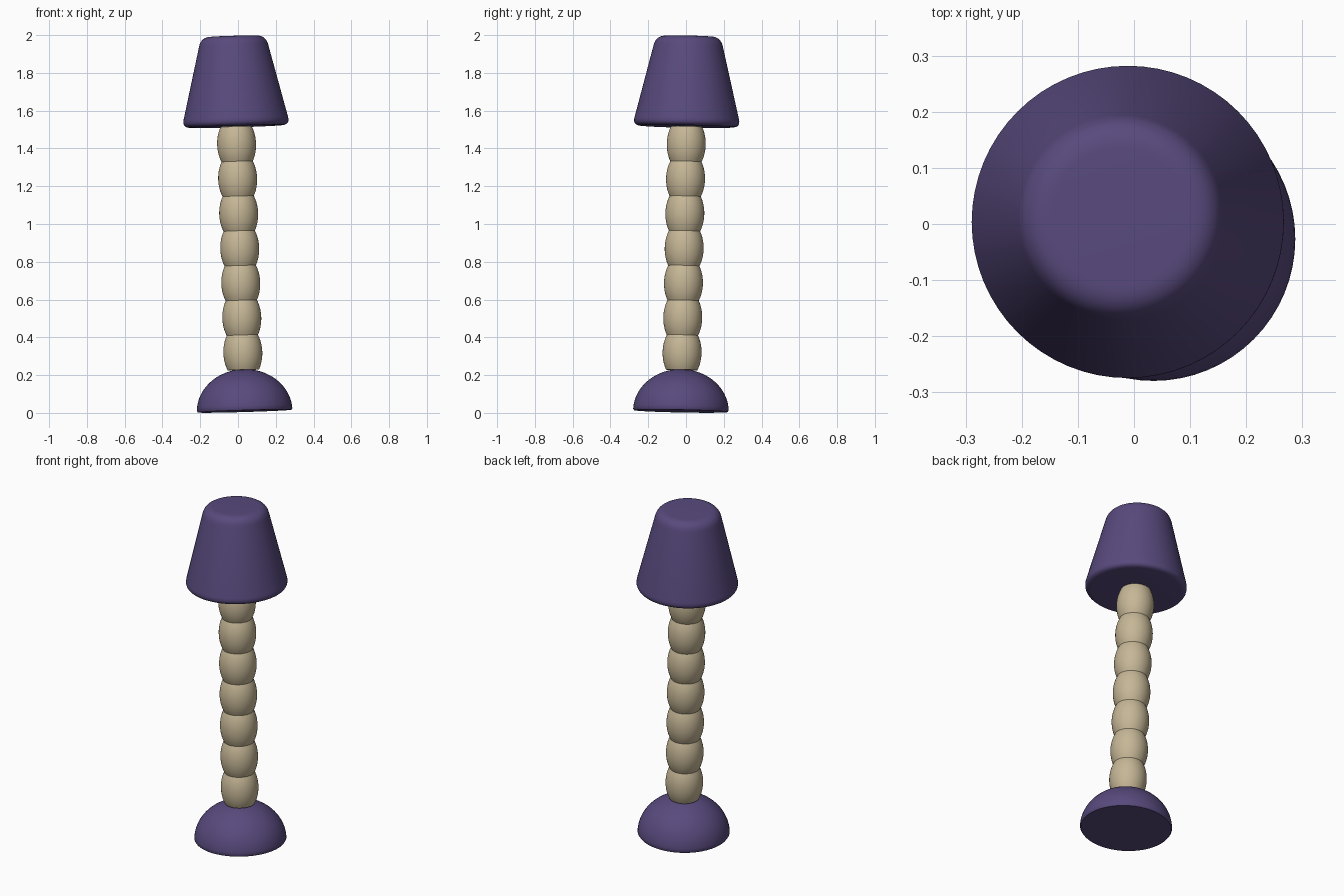
import bpy
import bmesh
import math
from mathutils import Vector, Matrix

if "Cube" in bpy.data.objects:
    bpy.data.objects.remove(bpy.data.objects["Cube"])


def material(name, rgb):
    mat = bpy.data.materials.new(name)
    mat.use_nodes = True
    colour = (*rgb, 1)
    mat.diffuse_color = colour
    mat.node_tree.nodes["Principled BSDF"].inputs["Base Color"].default_value = colour
    return mat


purple = material("purple", (0.098, 0.068, 0.205))
beige = material("beige", (0.56, 0.47, 0.305))

# The whole lamp leans slightly, so every part is turned about one tilted axis
AXIS = Vector((-0.03, 0.02, 1)).normalized()
LEAN = Matrix.Translation((0.035, -0.027, 0.0095)) @ AXIS.to_track_quat("Z", "Y").to_matrix().to_4x4()


def lathe(name, profile, mat, angle=40):
    """Turn a list of (radius, height) points into a smooth solid."""
    bm = bmesh.new()
    verts = [bm.verts.new((r, 0, z)) for r, z in profile]
    edges = [bm.edges.new(pair) for pair in zip(verts, verts[1:])]
    bmesh.ops.spin(bm, geom=verts + edges, axis=(0, 0, 1), cent=(0, 0, 0),
                   angle=math.tau, steps=64, use_duplicate=False)
    bmesh.ops.remove_doubles(bm, verts=bm.verts, dist=0.0001)
    bmesh.ops.recalc_face_normals(bm, faces=bm.faces)
    mesh = bpy.data.meshes.new(name)
    bm.to_mesh(mesh)
    bm.free()
    mesh.materials.append(mat)
    obj = bpy.data.objects.new(name, mesh)
    obj.matrix_world = LEAN
    bpy.context.collection.objects.link(obj)
    bpy.ops.object.select_all(action="DESELECT")
    obj.select_set(True)
    bpy.context.view_layer.objects.active = obj
    bpy.ops.object.shade_smooth_by_angle(angle=math.radians(angle))
    return obj


def rounded(corners):
    """Round each (radius, height, fillet) corner with a short quadratic curve."""
    points = []
    for i, (r, z, fillet) in enumerate(corners):
        here = Vector((r, z))
        if fillet == 0:
            points.append(here)
            continue
        before, after = (Vector(corners[j][:2]) for j in (i - 1, i + 1))
        start = here + (before - here).normalized() * fillet
        end = here + (after - here).normalized() * fillet
        for k in range(9):
            t = k / 8
            points.append(start * (1 - t) ** 2 + here * 2 * t * (1 - t) + end * t ** 2)
    return points


# Domed base with a flat underside
dome = [(0, 0), (0.248, 0)]
for k in range(21):
    a = math.radians(2 + 88 * k / 20)
    dome.append((0.253 * math.cos(a), 0.222 * math.sin(a)))
dome[-1] = (0, dome[-1][1])
lathe("base", dome, purple)

# Stem of seven overlapping beads
BEADS, FIRST, PITCH = 7, 0.31, 0.184
stem = [(0, FIRST - PITCH / 2)]
for bead in range(BEADS):
    for k in range(13):
        dz = PITCH * (k / 12 - 0.5)
        stem.append((0.103 * math.sqrt(1 - (dz / 0.155) ** 2), FIRST + PITCH * bead + dz))
stem.append((0, stem[-1][1] + 0.05))
lathe("stem", stem, beige, 30)

# Tapered closed shade with soft rims
shade = rounded([(0, 1.508, 0), (0.287, 1.508, 0.045), (0.171, 1.986, 0.05), (0, 1.986, 0)])
lathe("shade", shade, purple, 60)
